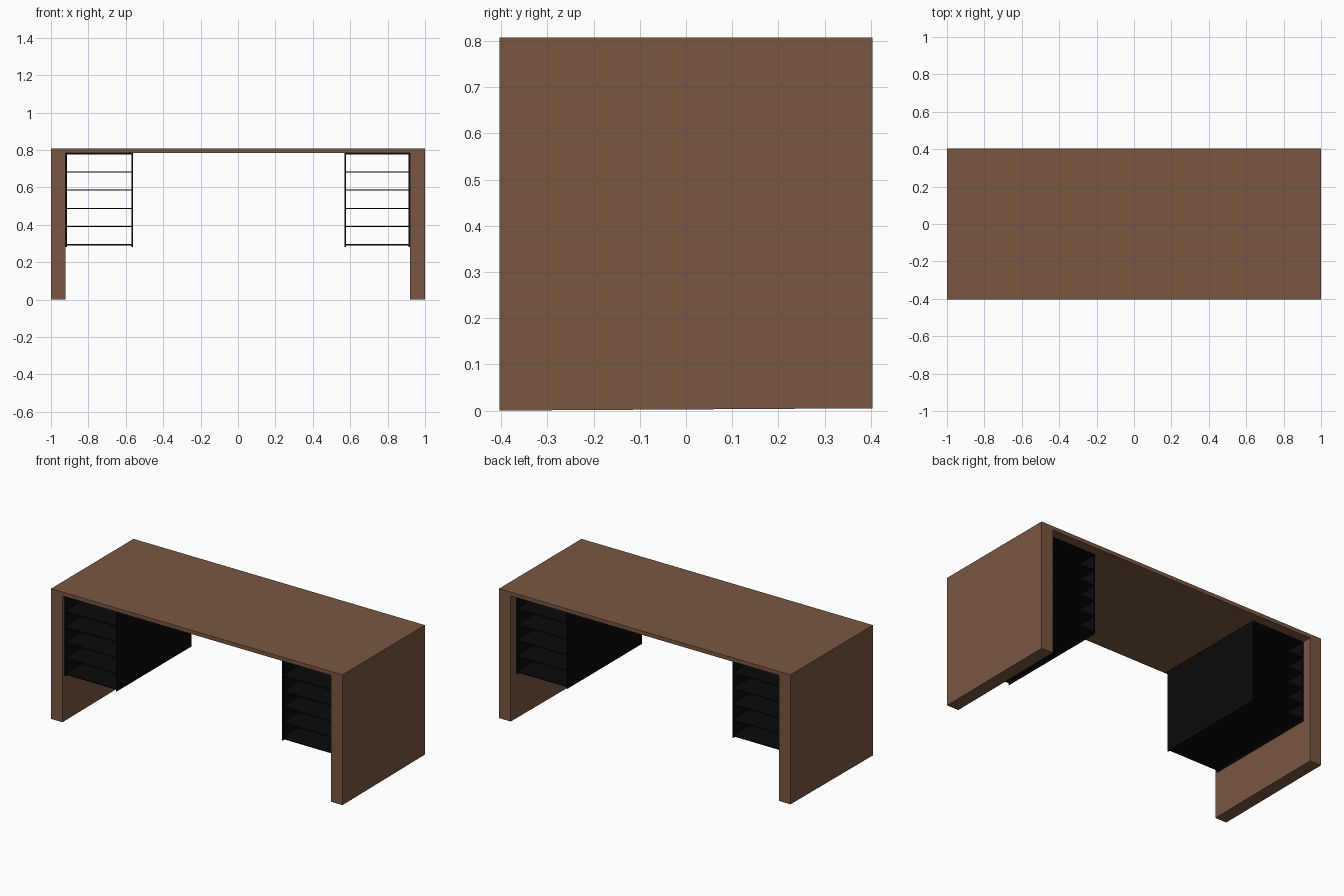
import bpy
import bmesh

if "Cube" in bpy.data.objects:
    bpy.data.objects.remove(bpy.data.objects["Cube"])


def material(name, rgb):
    m = bpy.data.materials.new(name)
    m.diffuse_color = (*rgb, 1.0)
    m.use_nodes = True
    m.node_tree.nodes["Principled BSDF"].inputs["Base Color"].default_value = m.diffuse_color
    return m


wood = material("brown_wood", (0.19, 0.095, 0.053))
metal = material("black_metal", (0.003, 0.003, 0.003))


def add_box(bm, x0, x1, y0, y1, z0, z1):
    verts = bmesh.ops.create_cube(bm, size=1)["verts"]
    for v in verts:
        v.co.x = x1 if v.co.x > 0 else x0
        v.co.y = y1 if v.co.y > 0 else y0
        v.co.z = z1 if v.co.z > 0 else z0
    return verts


def finish(name, bm, mat):
    mesh = bpy.data.meshes.new(name)
    bm.to_mesh(mesh)
    bm.free()
    mesh.materials.append(mat)
    obj = bpy.data.objects.new(name, mesh)
    bpy.context.collection.objects.link(obj)


HALF_Y, TOP, UNDER = 0.404, 0.808, 0.784

# Desk top
bm = bmesh.new()
add_box(bm, -1, 1, -HALF_Y, HALF_Y, UNDER, TOP)
finish("desk_top", bm, wood)

# Full-depth panel legs, with the foot rising very slightly towards the back
for side, x0, x1 in (("left", -1, -0.922), ("right", 0.92, 1)):
    bm = bmesh.new()
    for v in add_box(bm, x0, x1, -HALF_Y, HALF_Y, 0, UNDER):
        if v.co.z < 0.1 and v.co.y > 0:
            v.co.z = 0.005
    finish(side + "_panel_leg", bm, wood)

# Open shelf racks hanging beside each leg: two side sheets and six shelves
Y0, Y1, SHEET = -0.385, 0.348, 0.007
for side, x0, x1 in (("left", -0.921, -0.562), ("right", 0.570, 0.919)):
    bm = bmesh.new()
    add_box(bm, x0, x0 + SHEET, Y0, Y1, 0.28, UNDER)
    add_box(bm, x1 - SHEET, x1, Y0, Y1, 0.28, UNDER)
    for i in range(6):
        z = 0.293 + i * 0.0973
        add_box(bm, x0 + SHEET, x1 - SHEET, Y0, Y1, z - 0.003, z + 0.003)
    finish(side + "_shelf_rack", bm, metal)
